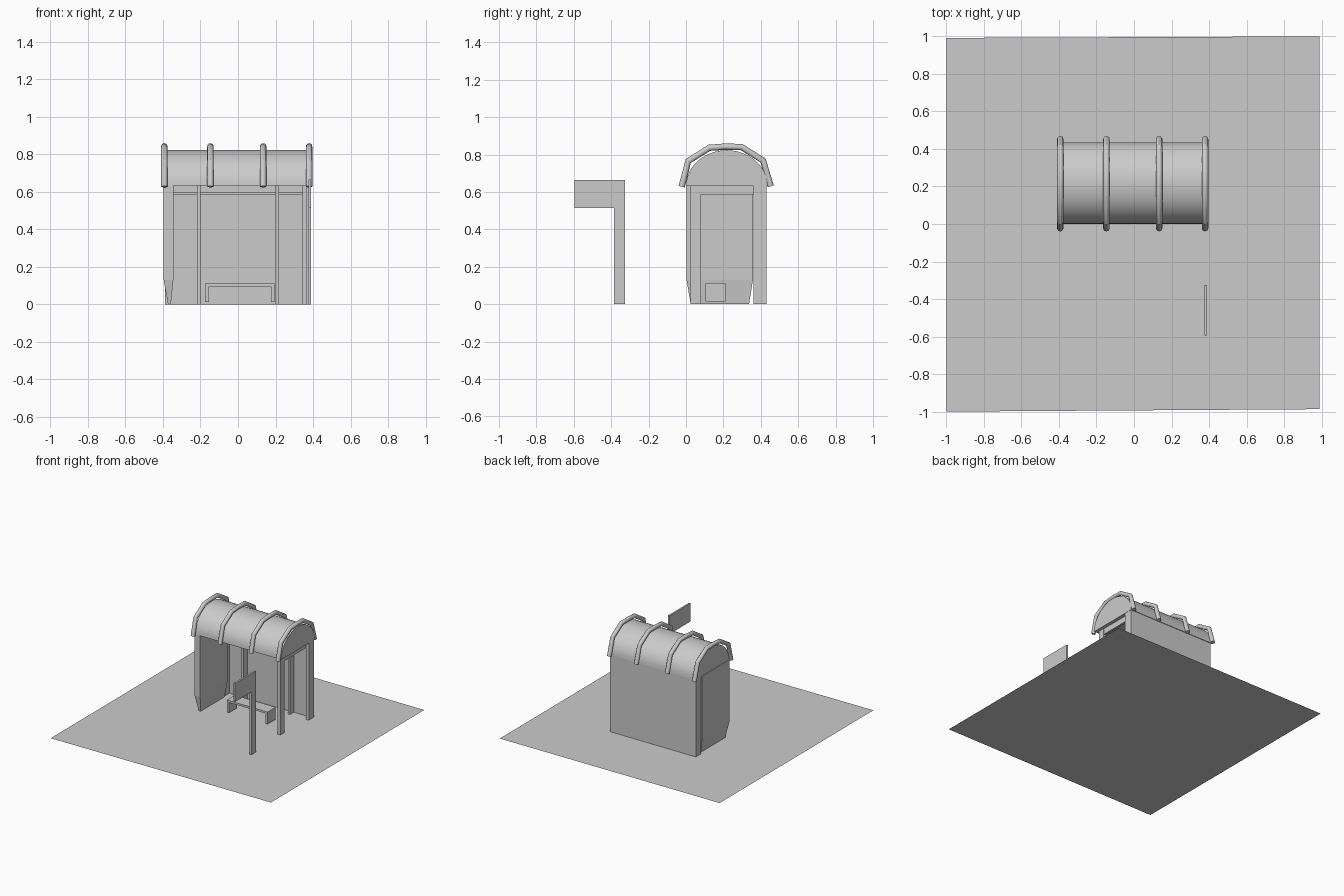
import bpy, bmesh, math
from mathutils import Vector

if "Cube" in bpy.data.objects:
    bpy.data.objects.remove(bpy.data.objects["Cube"])


def mesh_object(name, bm):
    bmesh.ops.recalc_face_normals(bm, faces=bm.faces)
    me = bpy.data.meshes.new(name)
    bm.to_mesh(me)
    bm.free()
    ob = bpy.data.objects.new(name, me)
    bpy.context.collection.objects.link(ob)
    return ob


def select(ob):
    bpy.ops.object.select_all(action='DESELECT')
    ob.select_set(True)
    bpy.context.view_layer.objects.active = ob


def smooth(ob, angle):
    select(ob)
    bpy.ops.object.shade_smooth_by_angle(angle=math.radians(angle))


def box(name, x0, x1, y0, y1, z0, z1):
    bm = bmesh.new()
    bmesh.ops.create_cube(bm, size=1)
    for v in bm.verts:
        v.co = Vector((x1 if v.co.x > 0 else x0,
                       y1 if v.co.y > 0 else y0,
                       z1 if v.co.z > 0 else z0))
    return mesh_object(name, bm)


def extrude_x(name, profile, x0, x1):
    """Extrude a closed (y, z) profile along x."""
    bm = bmesh.new()
    face = bm.faces.new([bm.verts.new((x0, y, z)) for y, z in profile])
    ret = bmesh.ops.extrude_face_region(bm, geom=[face])
    for v in ret['geom']:
        if isinstance(v, bmesh.types.BMVert):
            v.co.x = x1
    return mesh_object(name, bm)


# Pavement sheet, very slightly out of square
bm = bmesh.new()
bm.faces.new([bm.verts.new((x, y, 0)) for x, y in
              [(-1, -1), (0.99, -0.987), (0.99, 1), (-1, 0.992)]])
mesh_object("pavement", bm)

# Barrel roof with closed ends
arc = [(0.218 - 0.217 * math.cos(math.pi * i / 24),
        0.633 + 0.19 * math.sin(math.pi * i / 24)) for i in range(25)]
smooth(extrude_x("barrel_roof", arc, -0.39, 0.392), 30)

# Faceted tube ribs over the roof
rib_path = [(-0.023, 0.628), (0.012, 0.765), (0.125, 0.836), (0.21, 0.842),
            (0.297, 0.84), (0.412, 0.768), (0.453, 0.63)]
for n, x in enumerate([-0.393, -0.147, 0.134, 0.379]):
    cu = bpy.data.curves.new(f"roof_rib_{n + 1}", 'CURVE')
    cu.dimensions = '3D'
    cu.bevel_depth = 0.017
    cu.bevel_resolution = 4
    cu.use_fill_caps = True
    sp = cu.splines.new('POLY')
    sp.points.add(len(rib_path) - 1)
    for p, (y, z) in zip(sp.points, rib_path):
        p.co = (x, y, z, 1)
    ob = bpy.data.objects.new(cu.name, cu)
    bpy.context.collection.objects.link(ob)
    select(ob)
    bpy.ops.object.convert(target='MESH')
    smooth(bpy.context.object, 32)

# Back wall and its frame
box("back_wall", -0.39, 0.39, 0.41, 0.43, 0, 0.635)
for side, x in (("left", -0.21), ("right", 0.21)):
    box(f"{side}_mullion", x - 0.009, x + 0.009, 0.36, 0.41, 0, 0.635)
for side, x in (("left", -0.378), ("right", 0.378)):
    box(f"{side}_back_post", x - 0.012, x + 0.012, 0.36, 0.43, 0, 0.635)
box("back_rail", -0.366, 0.366, 0.37, 0.41, 0.585, 0.6)

# Open right side: front post and top rail
box("front_post", 0.343, 0.367, 0.025, 0.08, 0, 0.635)
box("side_rail", 0.348, 0.364, 0.08, 0.36, 0.585, 0.635)

# Advertising panel on the left, tapering to a narrow foot
bm = bmesh.new()
rings = []
for x0, x1, y0, y1, z in [(-0.373, -0.358, 0.025, 0.337, 0),
                          (-0.396, -0.345, 0.003, 0.358, 0.13),
                          (-0.396, -0.345, 0.003, 0.358, 0.635)]:
    rings.append([bm.verts.new((x, y, z)) for x, y in
                  [(x0, y0), (x1, y0), (x1, y1), (x0, y1)]])
for a, b in zip(rings, rings[1:]):
    for i in range(4):
        j = (i + 1) % 4
        bm.faces.new((a[i], a[j], b[j], b[i]))
bm.faces.new(rings[0])
bm.faces.new(rings[-1])
mesh_object("left_panel", bm)

# Bench
box("bench_seat", -0.175, 0.195, 0.105, 0.21, 0.096, 0.112)
for side, x in (("left", -0.175), ("right", 0.175)):
    box(f"bench_{side}_leg", x, x + 0.02, 0.105, 0.21, 0.013, 0.096)

# Stop sign post with flag-shaped board
extrude_x("stop_sign", [(-0.325, 0), (-0.325, 0.665), (-0.595, 0.665),
                        (-0.595, 0.515), (-0.385, 0.515), (-0.385, 0)],
          0.376, 0.39)
